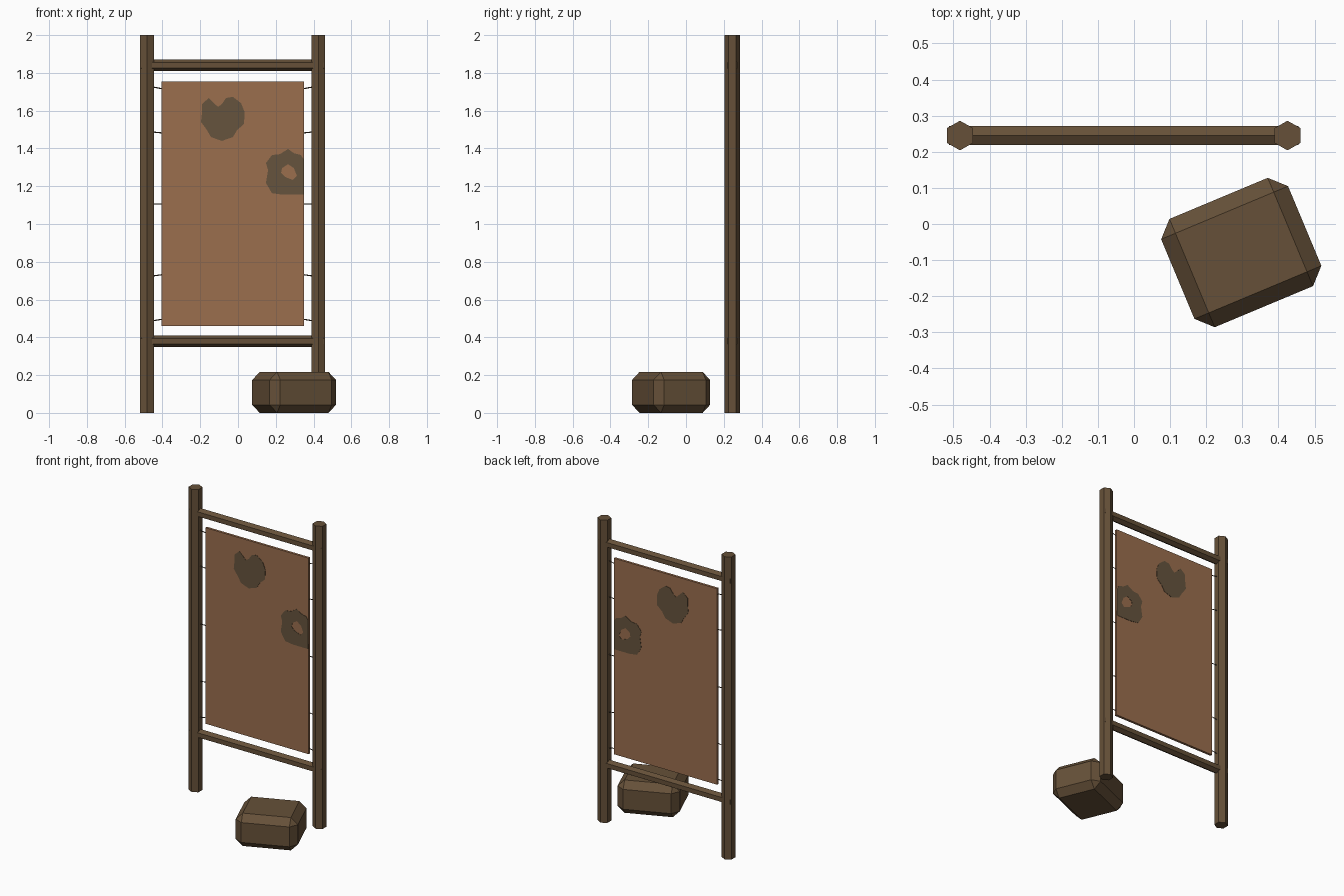
import bpy, bmesh, math
from mathutils import Matrix, Vector

if "Cube" in bpy.data.objects:
    bpy.data.objects.remove(bpy.data.objects["Cube"])


def material(name, rgb):
    m = bpy.data.materials.new(name)
    m.diffuse_color = (*rgb, 1)
    m.use_nodes = True
    m.node_tree.nodes["Principled BSDF"].inputs["Base Color"].default_value = m.diffuse_color
    return m


WOOD = material("dark wood", (0.132, 0.081, 0.040))
HIDE = material("tan hide", (0.325, 0.157, 0.076))
PATCH = material("brown patch", (0.132, 0.088, 0.047))
CORD = material("dark cord", (0.075, 0.055, 0.035))

FRAME_Y = 0.245


def add_mesh(name, bm, mat):
    me = bpy.data.meshes.new(name)
    bmesh.ops.recalc_face_normals(bm, faces=bm.faces)
    bm.to_mesh(me)
    bm.free()
    ob = bpy.data.objects.new(name, me)
    me.materials.append(mat)
    bpy.context.collection.objects.link(ob)
    return ob


def rod(name, a, b, half_depth, half_up, mat, sides=6):
    """Prism from a to b; two of its corners point along the half_up direction."""
    a, b = Vector(a), Vector(b)
    axis = (b - a).normalized()
    up = Vector((0, 1, 0)) if abs(axis.z) > 0.9 else Vector((0, 0, 1))
    side = axis.cross(up).normalized()
    up = side.cross(axis)
    wide = max(math.sin(2 * math.pi * i / sides) for i in range(sides))
    bm = bmesh.new()
    rings = []
    for p in (a, b):
        rings.append([bm.verts.new(p + up * half_up * math.cos(2 * math.pi * i / sides)
                                   + side * half_depth * math.sin(2 * math.pi * i / sides) / wide)
                      for i in range(sides)])
    for i in range(sides):
        j = (i + 1) % sides
        bm.faces.new((rings[0][i], rings[0][j], rings[1][j], rings[1][i]))
    for r in rings:
        bm.faces.new(r)
    return add_mesh(name, bm, mat)


def box(name, centre, size, mat, bevel=0, turn=0):
    bm = bmesh.new()
    bmesh.ops.create_cube(bm, size=1)
    bmesh.ops.scale(bm, vec=size, verts=bm.verts)
    if bevel:
        bmesh.ops.bevel(bm, geom=bm.edges[:], offset=bevel, segments=1,
                        profile=0.5, affect='EDGES')
    bm.transform(Matrix.Translation(centre) @ Matrix.Rotation(turn, 4, 'Z'))
    return add_mesh(name, bm, mat)


def plate(name, outlines, half_thickness, mat):
    """Upright flat plate from x,z outlines; inner outlines become holes."""
    cu = bpy.data.curves.new(name, 'CURVE')
    cu.dimensions = '2D'
    cu.fill_mode = 'BOTH'
    cu.extrude = half_thickness
    for pts in outlines:
        sp = cu.splines.new('POLY')
        sp.points.add(len(pts) - 1)
        for p, (x, z) in zip(sp.points, pts):
            p.co = (x, z, 0, 1)
        sp.use_cyclic_u = True
    cu.materials.append(mat)
    ob = bpy.data.objects.new(name, cu)
    ob.rotation_euler.x = math.pi / 2
    ob.location.y = FRAME_Y
    bpy.context.collection.objects.link(ob)
    bpy.ops.object.select_all(action='DESELECT')
    ob.select_set(True)
    bpy.context.view_layer.objects.active = ob
    bpy.ops.object.convert(target='MESH')


# Upright posts
for label, x in (("left", -0.482), ("right", 0.425)):
    rod(label + "_post", (x, FRAME_Y, 0), (x, FRAME_Y, 2), 0.036, 0.041, WOOD)

# Cross bars, running through both posts
for label, z in (("lower", 0.38), ("upper", 1.84)):
    rod(label + "_bar", (-0.513, FRAME_Y, z), (0.456, FRAME_Y, z), 0.026, 0.030, WOOD)

# Stretched hide
box("hide_sheet", (-0.0275, FRAME_Y, 1.1075), (0.755, 0.016, 1.295), HIDE)

# Patches showing on both faces of the hide
heart = [(-.19, 1.635), (-.155, 1.667), (-.122, 1.635), (-.106, 1.62), (-.085, 1.635),
         (-.063, 1.667), (-.027, 1.673), (.016, 1.64), (.035, 1.593), (.032, 1.53),
         (-.005, 1.497), (-.027, 1.46), (-.085, 1.44), (-.143, 1.46), (-.164, 1.497),
         (-.196, 1.54), (-.19, 1.593)]
ring = [(.18, 1.365), (.222, 1.37), (.265, 1.397), (.296, 1.375), (.333, 1.365), (.349, 1.34),
        (.349, 1.155), (.238, 1.155), (.18, 1.163), (.148, 1.217), (.159, 1.286), (.148, 1.323)]
hole = [(.233, 1.296), (.265, 1.317), (.296, 1.296), (.312, 1.254), (.291, 1.233),
        (.249, 1.249), (.228, 1.27)]
plate("upper_patch", [heart], 0.010, PATCH)
plate("ring_patch", [ring, hole], 0.010, PATCH)

# Short cords tying the hide to the posts
for i, (z_post, z_hide) in enumerate(((1.725, 1.716), (1.487, 1.482), (1.105, 1.105),
                                      (0.725, 0.732), (0.488, 0.496))):
    for label, xp, xh in (("left", -0.45, -0.40), ("right", 0.393, 0.345)):
        rod(f"{label}_cord_{i + 1}", (xp, FRAME_Y, z_post), (xh, FRAME_Y, z_hide),
            0.003, 0.003, CORD, sides=4)

# Chamfered seat block on the ground
box("seat_block", (0.297, -0.079, 0.1085), (0.381, 0.325, 0.217), WOOD,
    bevel=0.043, turn=math.radians(22.7))
